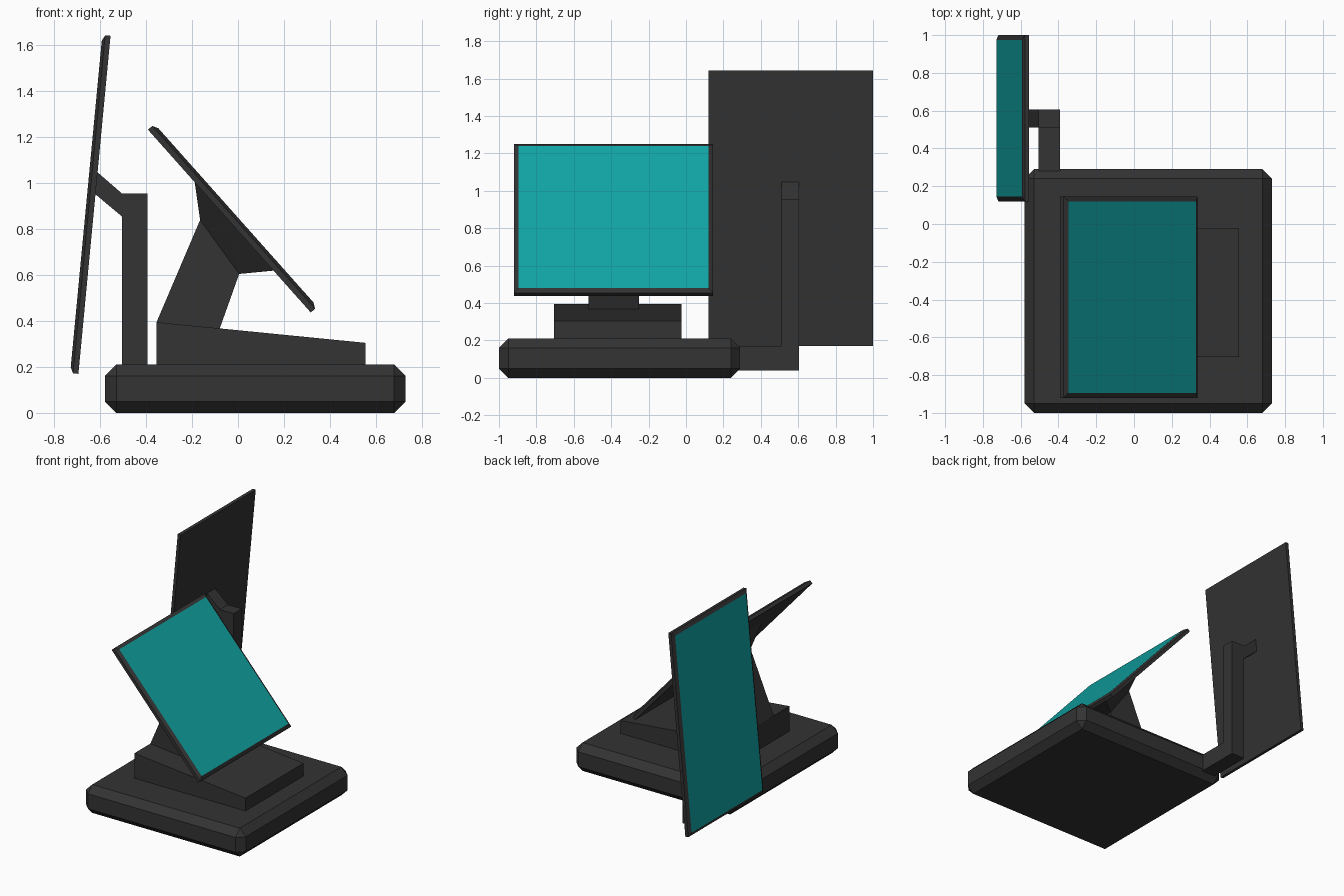
import bpy, bmesh
from mathutils import Vector

if "Cube" in bpy.data.objects:
    bpy.data.objects.remove(bpy.data.objects["Cube"])


def material(name, color):
    m = bpy.data.materials.new(name)
    m.diffuse_color = color
    m.use_nodes = True
    m.node_tree.nodes["Principled BSDF"].inputs["Base Color"].default_value = m.diffuse_color
    return m


dark = material("dark_plastic", (0.033, 0.033, 0.033, 1))
teal = material("teal_display", (0.006, 0.38, 0.38, 1))


def loft(name, rings, cap_mat=0):
    """Skin equal-length rings, cap both ends; last cap may use the display colour."""
    bm = bmesh.new()
    loops = [[bm.verts.new(p) for p in ring] for ring in rings]
    n = len(loops[0])
    for a, b in zip(loops, loops[1:]):
        for i in range(n):
            j = (i + 1) % n
            bm.faces.new((a[i], a[j], b[j], b[i]))
    bm.faces.new(loops[0][::-1])
    bm.faces.new(loops[-1]).material_index = cap_mat
    bmesh.ops.recalc_face_normals(bm, faces=bm.faces)
    me = bpy.data.meshes.new(name)
    bm.to_mesh(me)
    bm.free()
    me.materials.append(dark)
    me.materials.append(teal)
    ob = bpy.data.objects.new(name, me)
    bpy.context.collection.objects.link(ob)
    return ob


def prism_y(name, profile, y0, y1):
    """Extrude an xz profile along y."""
    return loft(name, [[(x, y, z) for x, z in profile] for y in (y0, y1)])


def prism_x(name, profile, x0, x1):
    """Extrude a yz profile along x."""
    return loft(name, [[(x, y, z) for y, z in profile] for x in (x0, x1)])


def panel(name, top, bottom, y0, y1, side, thick=0.038, rim=0.025):
    """Tilted flat screen from its back edge line, with a bevelled front rim."""
    a, b = Vector((top[0], 0, top[1])), Vector((bottom[0], 0, bottom[1]))
    d = (b - a).normalized()
    nrm = Vector((-d.z, 0, d.x)) * side
    rings = []
    for depth, inset in ((0, 0), (thick * 0.65, 0), (thick, rim)):
        t = a + nrm * depth + d * inset
        u = b + nrm * depth - d * inset
        lo, hi = y0 + inset, y1 - inset
        rings.append([(p.x, y, p.z) for p, y in ((t, lo), (t, hi), (u, hi), (u, lo))])
    return loft(name, rings, 1)


# Chamfered base slab
base = prism_y("base", [(-0.58, 0), (0.73, 0), (0.73, 0.21), (-0.58, 0.21)], -1, 0.29)
bev = base.modifiers.new("chamfer", 'BEVEL')
bev.width, bev.segments = 0.05, 1

# Sloped riser on the base
prism_y("riser", [(-0.355, 0.19), (0.555, 0.19), (0.555, 0.305), (-0.355, 0.395)], -0.705, -0.025)

# Leaning neck
prism_y("neck", [(-0.355, 0.394), (-0.08, 0.366), (0.005, 0.605), (-0.165, 0.84)], -0.52, -0.25)

# Flared mount between neck and main screen
loft("screen_mount", [
    [(-0.165, -0.52, 0.84), (-0.165, -0.25, 0.84), (0.005, -0.25, 0.605), (0.005, -0.52, 0.605)],
    [(-0.19, -0.63, 1.015), (-0.19, -0.14, 1.015), (0.16, -0.14, 0.62), (0.16, -0.63, 0.62)],
])

# Main touch screen and rear customer screen
panel("main_screen", (-0.392, 1.233), (0.317, 0.437), -0.92, 0.145, 1)
panel("rear_screen", (-0.555, 1.642), (-0.695, 0.17), 0.12, 1.0, -1, 0.036)

# L-shaped support arm and its angled head
prism_x("rear_arm", [(0.27, 0.04), (0.605, 0.04), (0.605, 0.955), (0.51, 0.955),
                     (0.51, 0.17), (0.27, 0.17)], -0.505, -0.393)
prism_y("rear_arm_head", [(-0.505, 0.855), (-0.505, 0.955), (-0.612, 1.048), (-0.621, 0.952)],
        0.51, 0.605)
